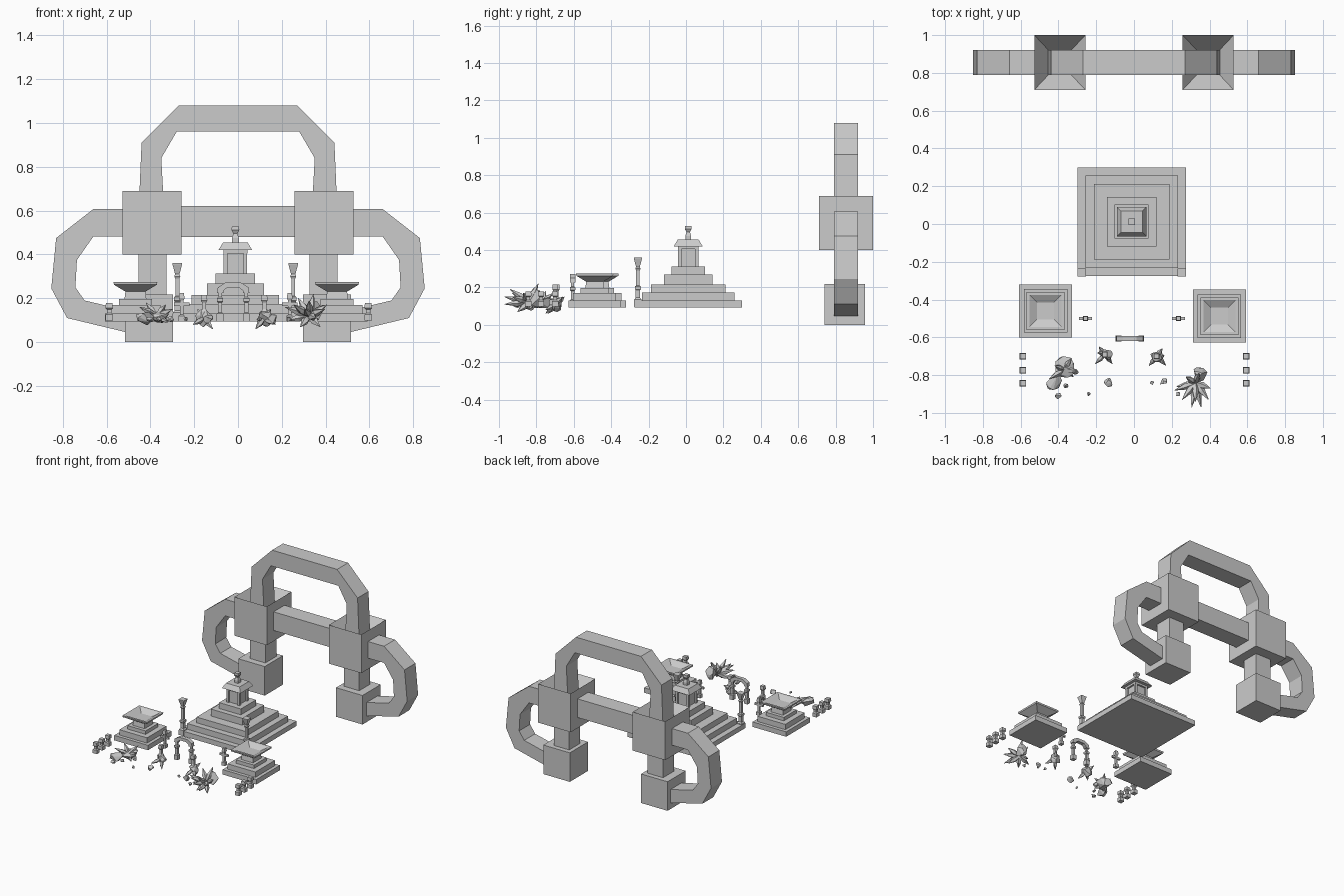
import bpy, bmesh, math, random
from mathutils import Vector, Matrix

if "Cube" in bpy.data.objects:
    bpy.data.objects.remove(bpy.data.objects["Cube"])

random.seed(7)


def finish(bm, name):
    bmesh.ops.recalc_face_normals(bm, faces=bm.faces[:])
    me = bpy.data.meshes.new(name)
    bm.to_mesh(me)
    bm.free()
    ob = bpy.data.objects.new(name, me)
    bpy.context.collection.objects.link(ob)
    return ob


def loft(bm, rings):
    """Join equal-sized rings of points into a capped skin."""
    vs = [[bm.verts.new(p) for p in r] for r in rings]
    n = len(vs[0])
    for a, b in zip(vs, vs[1:]):
        for i in range(n):
            bm.faces.new((a[i], a[(i + 1) % n], b[(i + 1) % n], b[i]))
    bm.faces.new(vs[0][::-1])
    bm.faces.new(vs[-1])


def stack(name, cx, cy, levels):
    """Square tower; levels are (half_x, half_y, z)."""
    bm = bmesh.new()
    loft(bm, [[(cx + sx * a, cy + sy * b, z) for sx, sy in
               ((-1, -1), (1, -1), (1, 1), (-1, 1))] for a, b, z in levels])
    return finish(bm, name)


def tower(name, cx, cy, levels):
    return stack(name, cx, cy, [(h, h, z) for h, z in levels])


def ribbon(name, outer, inner, y0, y1, s=1):
    """Square tube following matching outer and inner (x, z) outlines."""
    bm = bmesh.new()
    loft(bm, [[(s * a[0], y0, a[1]), (s * b[0], y0, b[1]),
               (s * b[0], y1, b[1]), (s * a[0], y1, a[1])]
              for a, b in zip(outer, inner)])
    return finish(bm, name)


# Great gate behind the shrine
GY, Y0, Y1 = .855, .79, .92
ribbon("gate_top_arch",
       [(-.455, .56), (-.44, .91), (-.27, 1.08), (.27, 1.08), (.44, .91), (.455, .56)],
       [(-.335, .56), (-.35, .84), (-.28, .96), (.28, .96), (.35, .84), (.335, .56)], Y0, Y1)
ribbon("gate_crossbar", [(-.27, .62), (.27, .62)], [(-.27, .48), (.27, .48)], Y0, Y1)
for s in (-1, 1):
    stack("gate_foot", s * .406, .848, [(.11, .108, 0), (.11, .108, .218)])
    stack("gate_pillar", s * .39, GY, [(.064, .065, .2), (.064, .065, .42)])
    # joint block with a funnel-shaped top around the arch leg
    stack("gate_joint_block", s * .3925, GY,
          [(.135, .145, .4), (.135, .145, .69), (.06, .065, .58)])
    ribbon("gate_side_loop",
           [(.52, .607), (.66, .607), (.83, .475), (.852, .245), (.78, .11), (.51, .045)],
           [(.52, .482), (.66, .482), (.735, .375), (.742, .25), (.70, .19), (.51, .145)],
           Y0, Y1, s)

# Stepped shrine
SX, SY = -.012, .012
tower("shrine_steps", SX, SY,
      [(.2875, .093), (.2875, .13), (.246, .13), (.246, .173), (.2, .173), (.2, .216),
       (.13, .216), (.13, .268), (.09, .268), (.09, .312)])
tower("shrine_core", SX, SY, [(.042, .31), (.042, .42)])
for sx in (-1, 1):
    for sy in (-1, 1):
        tower("shrine_corner_post", SX + sx * .045, SY + sy * .045,
              [(.009, .31), (.009, .42)])
tower("shrine_roof", SX, SY, [(.055, .405), (.055, .42), (.077, .42), (.056, .455)])
tower("shrine_finial", SX, SY, [(.016, .45), (.016, .475), (.009, .495), (.018, .512), (.016, .528)])

# Torches on the front corners of the steps
for x in (-.277, .252):
    tower("torch", x, -.257,
          [(.02, .095), (.02, .135), (.012, .145), (.012, .185), (.016, .19), (.016, .205),
           (.009, .21), (.009, .29), (.014, .30), (.01, .31), (.022, .355), (.022, .36)])

# Side altars with shallow bowls
for x, y in ((-.468, -.46), (.452, -.488)):
    tower("altar_base", x, y, [(.14, .093), (.14, .13), (.115, .13), (.115, .17),
                               (.075, .17), (.075, .196), (.05, .196), (.045, .235)])
    tower("altar_bowl", x, y, [(.045, .23), (.098, .262), (.1, .274), (.085, .274), (.045, .25)])

# Small entrance arch
AX, AY = -.022, -.606
for s in (-1, 1):
    tower("entrance_post", AX + s * .06, AY,
          [(.015, .095), (.015, .13), (.009, .135), (.009, .18), (.014, .185),
           (.014, .2), (.008, .205), (.008, .235)])
ribbon("entrance_arch",
       [(AX - .074, .225), (AX - .07, .25), (AX - .035, .272), (AX + .035, .272), (AX + .07, .25), (AX + .074, .225)],
       [(AX - .045, .225), (AX - .045, .235), (AX - .025, .25), (AX + .025, .25), (AX + .045, .235), (AX + .045, .225)],
       AY - .014, AY + .014)

# Little lamps with cross arms
for x in (-.257, .236):
    tower("lamp_post", x, -.5, [(.014, .095), (.014, .12), (.008, .125), (.008, .19),
                                (.013, .2), (.01, .225)])
    stack("lamp_arm", x, -.5, [(.035, .007, .165), (.035, .007, .18)])

# Boundary posts along both sides
for x in (-.588, .594):
    for y in (-.7, -.775, -.843):
        tower("boundary_post", x, y, [(.017, .098), (.017, .125), (.01, .132),
                                      (.01, .148), (.017, .155), (.015, .178)])


def rock(name, c, r):
    """Rough stone: hull of random points in an ellipsoid."""
    bm = bmesh.new()
    for _ in range(16):
        d = Vector([random.gauss(0, 1) for _ in range(3)]).normalized()
        bm.verts.new(Vector(c) + Vector(d[i] * r[i] for i in range(3)))
    res = bmesh.ops.convex_hull(bm, input=bm.verts[:])
    junk = {v for v in res["geom_interior"] if isinstance(v, bmesh.types.BMVert)}
    bmesh.ops.delete(bm, geom=list(junk), context='VERTS')
    finish(bm, name)


def spikes(name, c, dirs, radius):
    """Pointed shards growing from one centre."""
    bm = bmesh.new()
    for d in dirs:
        d = Vector(d)
        rot = d.to_track_quat('Z', 'Y').to_matrix().to_4x4()
        m = Matrix.Translation(c) @ rot
        ring = [[m @ Vector((r * math.cos(t * math.tau / 5), r * math.sin(t * math.tau / 5), z * d.length))
                 for t in range(5)] for r, z in
                ((radius * .6, 0), (radius, .5), (radius * .08, 1))]
        loft(bm, ring)
    finish(bm, name)


# Rock piles and shards in the foreground
rock("left_boulder", (-.365, -.755, .12), (.06, .06, .04))
rock("left_boulder_low", (-.425, -.835, .11), (.045, .05, .035))
spikes("left_shards", (-.37, -.77, .12),
       [(.07, -.01, .03), (.04, .06, .05), (-.08, -.05, .04), (-.05, .02, .06),
        (-.09, -.1, -.02), (.05, -.04, -.03)], .015)
rock("right_boulder", (.345, -.8, .135), (.048, .042, .055))
spikes("right_shards", (.325, -.84, .12),
       [(.07, -.09, .03), (.03, -.13, -.01), (-.02, -.13, .03), (-.07, -.09, .05),
        (-.11, -.04, .04), (-.1, -.02, -.02), (.08, -.03, .05), (.02, .05, .1),
        (-.05, .03, .08), (-.04, -.06, -.05), (.05, -.06, -.05), (0, -.1, .07)], .018)
for x, y, s in ((-.155, -.69, -1), (.12, -.7, 1)):
    rock("path_rock", (x, y, .11), (.042, .035, .042))
    spikes("path_shards", (x, y, .11),
           [(-.04 * s, -.05, -.05), (.05 * s, -.05, -.03), (.03 * s, .04, .04)], .014)
    tower("path_marker", x, y, [(.014, .1), (.014, .14), (.009, .15), (.009, .18),
                                (.015, .19), (.013, .215)])
for x, y, r in ((-.135, -.84, .025), (.16, -.84, .025), (.097, -.84, .012), (-.24, -.9, .012),
                (-.36, -.855, .014), (-.4, -.91, .018), (.23, -.9, .015), (-.31, -.78, .018)):
    rock("pebble", (x, y, .105), (r, r, r * .9))
